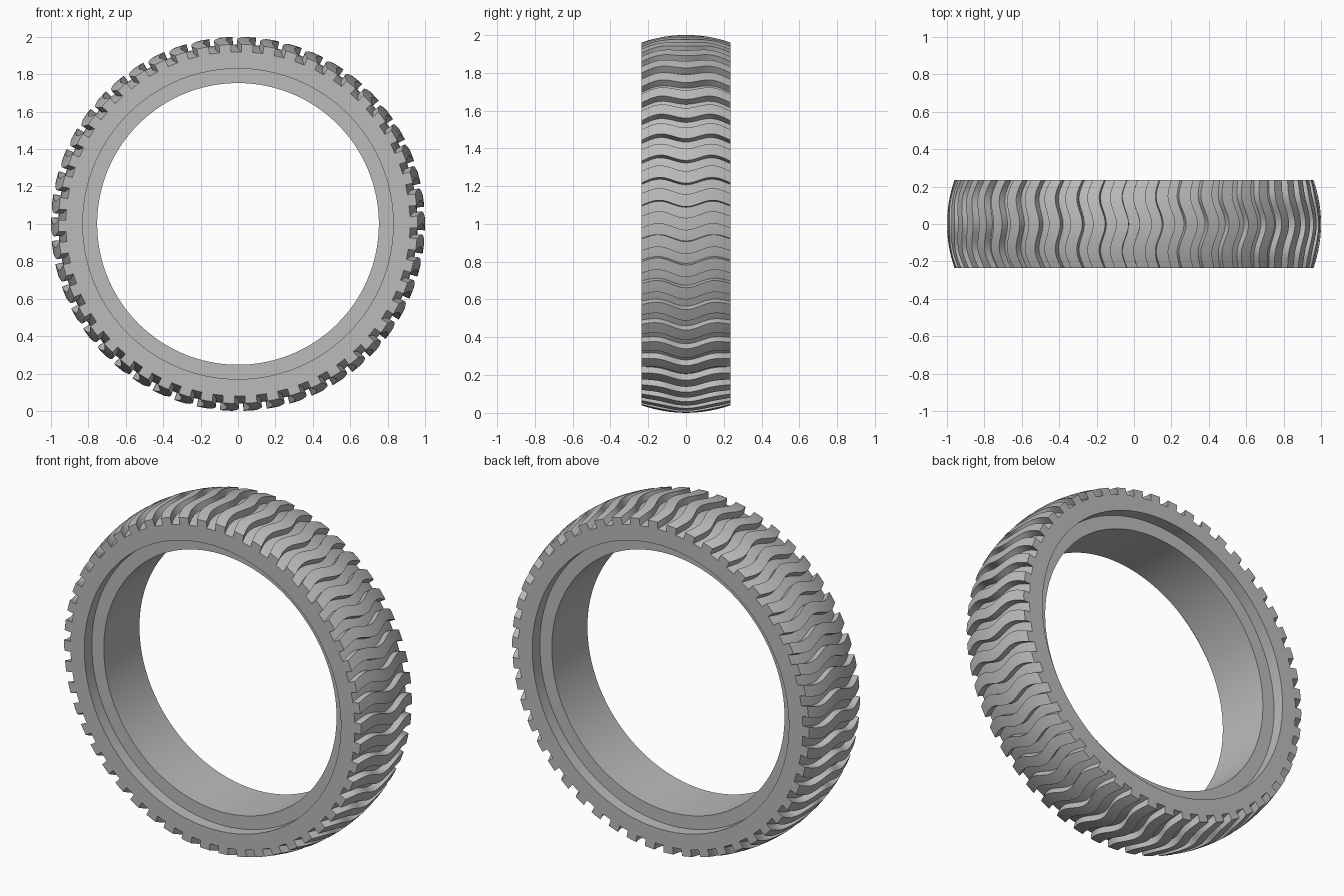
import bpy, bmesh, math

if "Cube" in bpy.data.objects:
    bpy.data.objects.remove(bpy.data.objects["Cube"])

HALF = 0.235      # half of the tyre width
LUGS = 50         # tread blocks around the tyre
SEGS = 150        # steps around the carcass
PITCH = 2 * math.pi / LUGS

rubber = bpy.data.materials.new("grey_rubber")
rubber.diffuse_color = (0.5, 0.5, 0.5, 1)
rubber.use_nodes = True
rubber.node_tree.nodes["Principled BSDF"].inputs["Base Color"].default_value = rubber.diffuse_color


def crown(y, edge):
    """Radius across the width, 0.04 higher in the middle."""
    return edge + 0.04 * (1 - (y / HALF) ** 2)


def polar(r, a, y):
    return (r * math.sin(a), y, 1 + r * math.cos(a))


def finish(name, bm):
    bmesh.ops.recalc_face_normals(bm, faces=bm.faces)
    mesh = bpy.data.meshes.new(name)
    bm.to_mesh(mesh)
    bm.free()
    mesh.materials.append(rubber)
    ob = bpy.data.objects.new(name, mesh)
    bpy.context.collection.objects.link(ob)
    bpy.ops.object.select_all(action='DESELECT')
    ob.select_set(True)
    bpy.context.view_layer.objects.active = ob
    bpy.ops.object.shade_smooth_by_angle(angle=math.radians(30))
    return ob


# Carcass: stepped bead and crowned outer surface, revolved
STEP = HALF - 0.07
profile = [(0.753, -STEP), (0.83, -STEP), (0.83, -HALF)]
profile += [(crown(y, 0.92), y) for y in (HALF * (i / 6 - 1) for i in range(13))]
profile += [(0.83, HALF), (0.83, STEP), (0.753, STEP)]
bm = bmesh.new()
rings = [[bm.verts.new(polar(r, 2 * math.pi * s / SEGS, y)) for r, y in profile]
         for s in range(SEGS)]
n = len(profile)
for s in range(SEGS):
    a, b = rings[s], rings[(s + 1) % SEGS]
    for i in range(n):
        j = (i + 1) % n
        bm.faces.new((a[i], a[j], b[j], b[i]))
finish("tyre_carcass", bm)

# Tread: wavy blocks running across the full width
ROWS = 24
bm = bmesh.new()
for k in range(LUGS):
    sections = []
    for i in range(ROWS + 1):
        y = HALF * (2 * i / ROWS - 1)
        mid = 0.046 + k * PITCH + 0.018 * math.cos(2 * math.pi * y / 0.29)
        low, top = crown(y, 0.917), crown(y, 0.96)
        loop = [(low, -1), (top, -1), (top, 0), (top, 1), (low, 1)]
        sections.append([bm.verts.new(polar(r, mid + 0.033 * t, y)) for r, t in loop])
    for a, b in zip(sections, sections[1:]):
        for i in range(5):
            j = (i + 1) % 5
            bm.faces.new((a[i], a[j], b[j], b[i]))
    bm.faces.new(sections[0])
    bm.faces.new(sections[-1])
finish("tread_blocks", bm)
